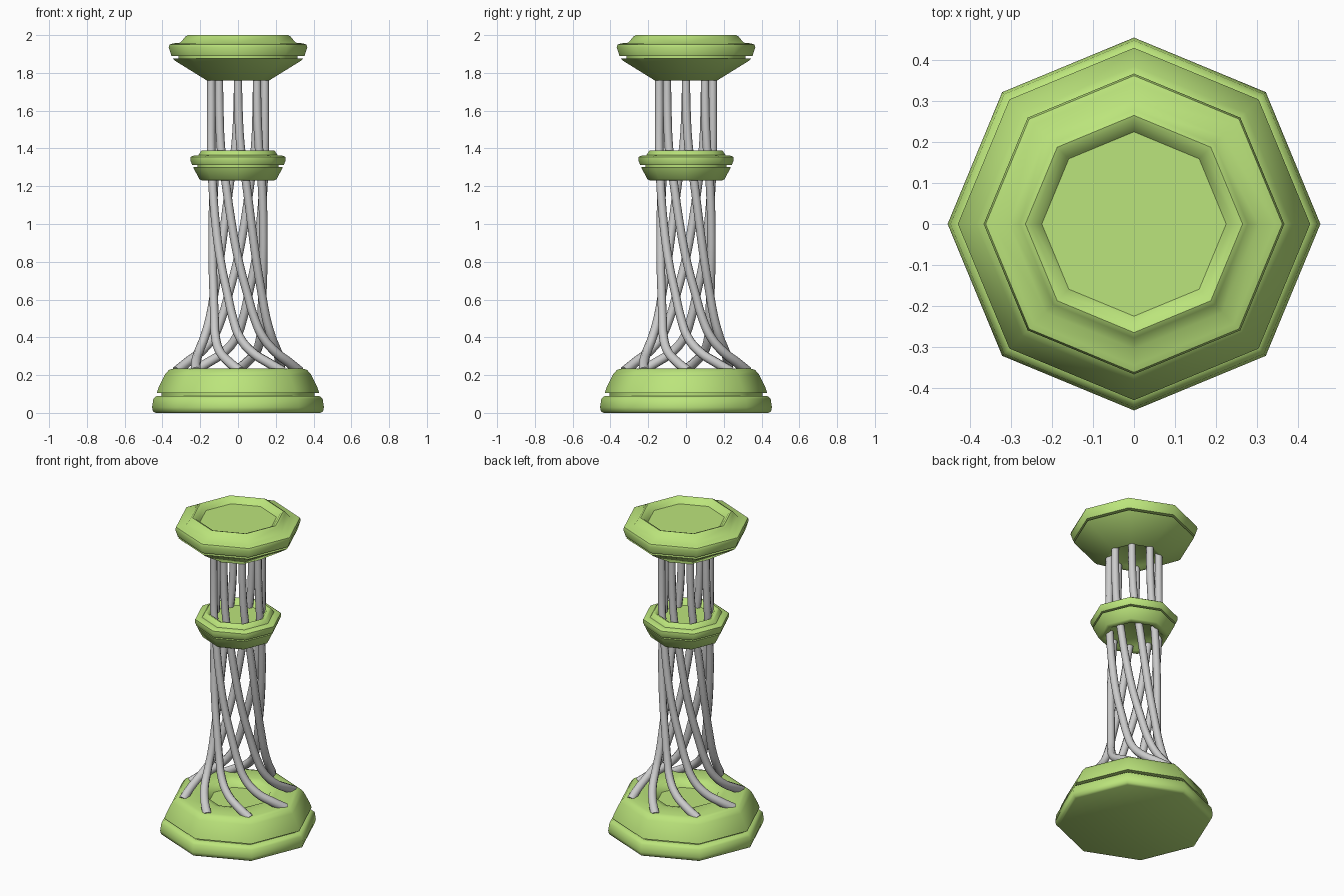
import bpy, bmesh, math

if "Cube" in bpy.data.objects:
    bpy.data.objects.remove(bpy.data.objects["Cube"])

lime = bpy.data.materials.new("lime")
lime.diffuse_color = (0.5, 0.78, 0.2, 1)
lime.use_nodes = True
lime.node_tree.nodes["Principled BSDF"].inputs["Base Color"].default_value = lime.diffuse_color


def smooth(ob, deg):
    bpy.ops.object.select_all(action='DESELECT')
    ob.select_set(True)
    bpy.context.view_layer.objects.active = ob
    bpy.ops.object.shade_smooth_by_angle(angle=math.radians(deg))


def octagon_lathe(name, profile):
    """Eight-sided turned solid from (radius, z) points, bottom to top, capped at both ends."""
    bm = bmesh.new()
    rings = []
    for r, z in profile:
        rings.append([bm.verts.new((r * math.cos(i * math.pi / 4),
                                    r * math.sin(i * math.pi / 4), z)) for i in range(8)])
    for a, b in zip(rings, rings[1:]):
        for i in range(8):
            j = (i + 1) % 8
            bm.faces.new((a[i], a[j], b[j], b[i]))
    bm.faces.new(rings[0][::-1])
    bm.faces.new(rings[-1])
    bmesh.ops.recalc_face_normals(bm, faces=bm.faces)
    me = bpy.data.meshes.new(name)
    bm.to_mesh(me)
    bm.free()
    me.materials.append(lime)
    ob = bpy.data.objects.new(name, me)
    bpy.context.collection.objects.link(ob)
    smooth(ob, 50)
    return ob


# Heavy foot with a groove and a shallow well in the top
octagon_lathe("base", [
    (0.435, 0.0), (0.45, 0.008), (0.455, 0.03), (0.448, 0.075), (0.43, 0.09),
    (0.405, 0.09), (0.405, 0.105), (0.43, 0.105), (0.42, 0.135), (0.385, 0.205),
    (0.365, 0.228), (0.34, 0.235), (0.23, 0.235), (0.19, 0.225), (0.17, 0.19)])

# Middle collar, dished above and below
octagon_lathe("collar", [
    (0.15, 1.25), (0.165, 1.235), (0.19, 1.23), (0.205, 1.238), (0.232, 1.29), (0.238, 1.303),
    (0.215, 1.303), (0.215, 1.312), (0.242, 1.312), (0.252, 1.335), (0.25, 1.355),
    (0.24, 1.361), (0.21, 1.364), (0.195, 1.387), (0.185, 1.39), (0.17, 1.383), (0.15, 1.355)])

# Flared top with a shallow dish
octagon_lathe("top_dish", [
    (0.13, 1.775), (0.15, 1.762), (0.165, 1.76), (0.33, 1.862), (0.348, 1.877),
    (0.315, 1.877), (0.315, 1.889), (0.352, 1.889), (0.367, 1.935), (0.362, 1.95),
    (0.345, 1.956), (0.305, 1.96), (0.278, 1.993), (0.265, 2.0), (0.25, 1.995), (0.225, 1.965)])

# Bundle of eight twisting rods: (z, radius from axis, twist in degrees, thickness scale)
path = [
    (1.79, 0.142, 0, 0.95), (1.6, 0.142, 1, 1), (1.4, 0.143, 6, 1), (1.23, 0.142, 17, 1),
    (1.0, 0.138, 31, 1), (0.8, 0.134, 47, 1), (0.63, 0.138, 66, 1), (0.5, 0.152, 80, 1.02),
    (0.4, 0.178, 93, 1.05), (0.32, 0.222, 110, 1.1), (0.265, 0.275, 126, 1.15),
    (0.22, 0.325, 137, 1.2)]
cu = bpy.data.curves.new("rods", 'CURVE')
cu.dimensions = '3D'
cu.bevel_depth = 0.0225
cu.bevel_resolution = 2
cu.resolution_u = 4
cu.use_fill_caps = True
for k in range(8):
    sp = cu.splines.new('BEZIER')
    sp.bezier_points.add(len(path) - 1)
    for p, (z, r, twist, s) in zip(sp.bezier_points, path):
        a = math.radians(45 * k + twist)
        p.co = (r * math.cos(a), r * math.sin(a), z)
        p.handle_left_type = p.handle_right_type = 'AUTO'
        p.radius = s
rods = bpy.data.objects.new("twisted_rods", cu)
bpy.context.collection.objects.link(rods)
bpy.ops.object.select_all(action='DESELECT')
rods.select_set(True)
bpy.context.view_layer.objects.active = rods
bpy.ops.object.convert(target='MESH')
smooth(bpy.context.view_layer.objects.active, 60)
